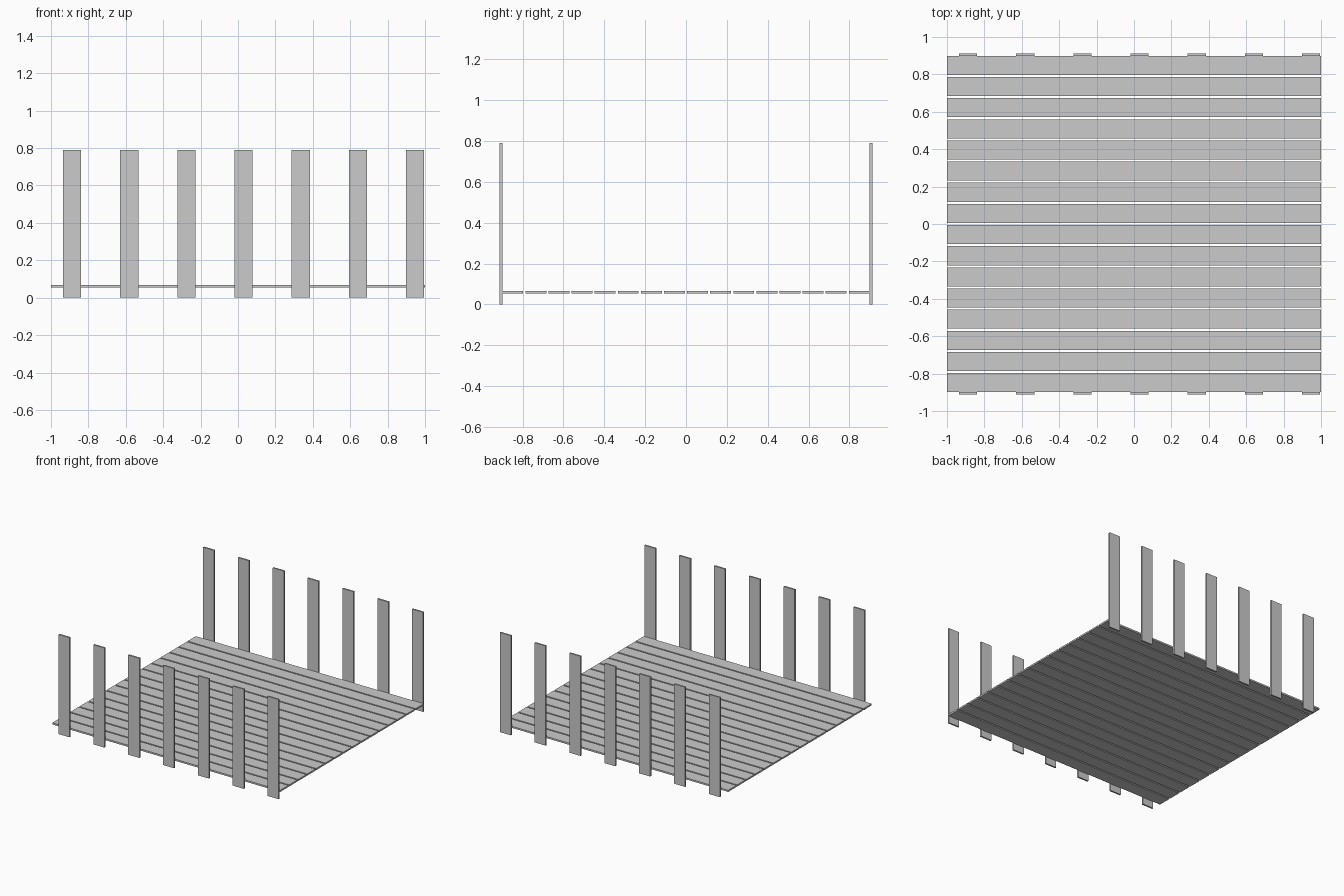
import bpy

if "Cube" in bpy.data.objects:
    bpy.data.objects.remove(bpy.data.objects["Cube"])


def box(name, x, y, z):
    """Box from (min, max) ranges on each axis."""
    verts = [(a, b, c) for a in x for b in y for c in z]
    faces = [(0, 1, 3, 2), (4, 6, 7, 5), (0, 4, 5, 1),
             (2, 3, 7, 6), (0, 2, 6, 4), (1, 5, 7, 3)]
    mesh = bpy.data.meshes.new(name)
    mesh.from_pydata(verts, [], faces)
    obj = bpy.data.objects.new(name, mesh)
    bpy.context.collection.objects.link(obj)
    return obj


DECK_Y = 0.899      # half depth of the deck
POST_Y = 0.912      # outer face of the posts
PLANK_W = 0.102
POST_W = 0.097

# Deck planks running along x with narrow gaps
pitch = (2 * DECK_Y - PLANK_W) / 15
for i in range(16):
    y0 = -DECK_Y + i * pitch
    box(f"deck_plank_{i + 1}", (-1, 1), (y0, y0 + PLANK_W), (0.054, 0.067))

# Upright slats along the front and back edges
for i in range(7):
    x0 = -0.936 + i * 0.3057
    xs = (x0, x0 + POST_W)
    box(f"front_slat_{i + 1}", xs, (-POST_Y, -DECK_Y), (0, 0.79))
    box(f"back_slat_{i + 1}", xs, (DECK_Y, POST_Y), (0, 0.79))
